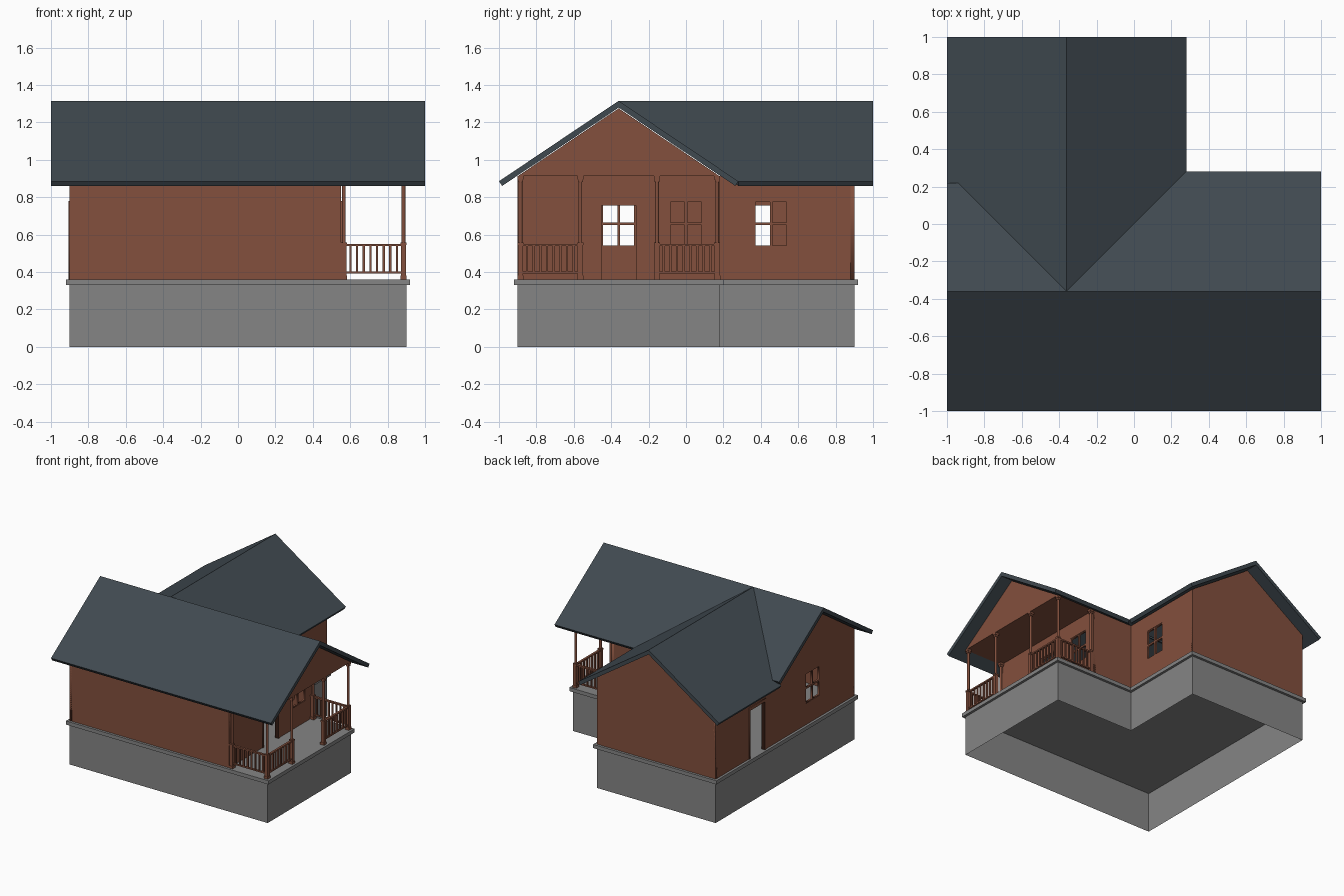
import bpy, bmesh, math
from mathutils import Matrix, Vector

if "Cube" in bpy.data.objects:
    bpy.data.objects.remove(bpy.data.objects["Cube"])


def material(name, rgb):
    m = bpy.data.materials.new(name)
    m.diffuse_color = (*rgb, 1)
    m.use_nodes = True
    m.node_tree.nodes["Principled BSDF"].inputs["Base Color"].default_value = m.diffuse_color
    return m


BROWN = material("brown_wood", (0.227, 0.08, 0.047))
GREY = material("grey_concrete", (0.235, 0.235, 0.235))
ROOF = material("slate_roof", (0.051, 0.067, 0.08))


def add(name, mesh, mat):
    mesh.materials.clear()
    mesh.materials.append(mat)
    ob = bpy.data.objects.new(name, mesh)
    bpy.context.collection.objects.link(ob)
    return ob


def from_bm(name, bm, mat, recalc=True):
    if recalc:
        bmesh.ops.recalc_face_normals(bm, faces=bm.faces)
    me = bpy.data.meshes.new(name)
    bm.to_mesh(me)
    bm.free()
    return add(name, me, mat)


def box(bm, x0, x1, y0, y1, z0, z1):
    m = Matrix.Translation(((x0 + x1) / 2, (y0 + y1) / 2, (z0 + z1) / 2))
    bmesh.ops.create_cube(bm, size=1, matrix=m @ Matrix.Diagonal((x1 - x0, y1 - y0, z1 - z0, 1)))


def prism(name, pts, vec, mat):
    """Extrude a flat 3D polygon along a vector."""
    bm = bmesh.new()
    f = bm.faces.new([bm.verts.new(p) for p in pts])
    r = bmesh.ops.extrude_face_region(bm, geom=[f], use_keep_orig=True)
    bmesh.ops.translate(bm, vec=vec, verts=[v for v in r["geom"] if isinstance(v, bmesh.types.BMVert)])
    return from_bm(name, bm, mat)


def plate(name, axis, pos, loops, thick, mat=BROWN):
    """Flat plate with holes, upright, centred on x = pos or y = pos."""
    cu = bpy.data.curves.new(name, 'CURVE')
    cu.dimensions = '2D'
    cu.fill_mode = 'BOTH'
    cu.extrude = thick / 2
    for loop in loops:
        s = cu.splines.new('POLY')
        s.points.add(len(loop) - 1)
        for p, (u, v) in zip(s.points, loop):
            p.co = (u, v, 0, 1)
        s.use_cyclic_u = True
    tmp = bpy.data.objects.new(name + "_tmp", cu)
    bpy.context.collection.objects.link(tmp)
    dg = bpy.context.evaluated_depsgraph_get()
    me = bpy.data.meshes.new_from_object(tmp.evaluated_get(dg))
    bpy.data.objects.remove(tmp)
    if axis == 'x':
        m = Matrix(((0, 0, 1, pos), (1, 0, 0, 0), (0, 1, 0, 0), (0, 0, 0, 1)))
    else:
        m = Matrix(((1, 0, 0, 0), (0, 0, -1, pos), (0, 1, 0, 0), (0, 0, 0, 1)))
    me.transform(m)
    me.name = name
    return add(name, me, mat)


def rect(u0, u1, v0, v1):
    return [(u0, v0), (u1, v0), (u1, v1), (u0, v1)]


# Main dimensions
W, I, R, E = 0.9, 0.18, -0.36, 0.28    # wall line, inner corner, ridge line, inner eave
FLOOR, PLATE, RIDGE, EAVE = 0.36, 0.912, 1.315, 0.885
SLOPE = (RIDGE - EAVE) / 0.64
PEAK = PLATE + SLOPE * 0.54
PORCH, T = 0.55, 0.02


def l_shape(d, z):
    a, i = W + d, I + d
    return [(-a, -a, z), (a, -a, z), (a, i, z), (i, i, z), (i, a, z), (-a, a, z)]


# Foundation: open skirt, with the floor slab on top
bm = bmesh.new()
low = [bm.verts.new(p) for p in l_shape(0, 0)]
top = [bm.verts.new(p) for p in l_shape(0, 0.33)]
for k in range(6):
    j = (k + 1) % 6
    bm.faces.new((low[k], low[j], top[j], top[k]))
from_bm("foundation", bm, GREY, recalc=False)
prism("floor_slab", l_shape(0.02, 0.33), (0, 0, 0.03), GREY)

# Walls with door notches and window holes
WZ0, WZ1 = 0.535, 0.78
DOOR_TOP = 0.755


def window_hole(c):
    return rect(c - 0.09, c + 0.09, WZ0, WZ1)


def notch(c):
    return [(c - 0.093, FLOOR), (c - 0.093, DOOR_TOP), (c + 0.093, DOOR_TOP), (c + 0.093, FLOOR)]


h = T / 2
plate("front_wall", 'y', -W + h, [rect(-W, PORCH, FLOOR, PLATE)], T)
plate("back_gable_wall", 'y', W - h,
      [[(-W, FLOOR), (I, FLOOR), (I, PLATE), (R, PEAK), (-W, PLATE)]], T)
plate("left_wall", 'x', -W + h,
      [[(-W, FLOOR)] + notch(0.36) + [(W, FLOOR), (W, PLATE), (I, PLATE), (R, PEAK), (-W, PLATE)],
       window_hole(R)], T)
plate("porch_wall", 'x', PORCH - h,
      [[(-W, FLOOR)] + notch(R) + [(I, FLOOR), (I, PLATE), (-W, PLATE)], window_hole(0)], T)
plate("wing_right_wall", 'x', I - h, [rect(I - T, W, FLOOR, PLATE), window_hole(0.455)], T)
plate("inner_back_wall", 'y', I - h, [rect(I, PORCH, FLOOR, PLATE)], T)

# Porch gable with flat ceiling
prism("porch_gable", [(PORCH - T, -W, PLATE), (PORCH - T, I, PLATE), (PORCH - T, R, PEAK)],
      (W - PORCH + T, 0, 0), BROWN)

# Four-pane window frames
for name, x, c in (("left_window", -W + h, R), ("porch_window", PORCH - h, 0),
                   ("wing_window", I - h, 0.455)):
    panes = [rect(c + a, c + b, p, q) for a, b in ((-0.083, -0.007), (0.007, 0.083))
             for p, q in ((0.542, 0.65), (0.665, 0.773))]
    plate(name, 'x', x, [rect(c - 0.09, c + 0.09, WZ0, WZ1)] + panes, 0.014)

# Door trims
for name, x, c in (("left_door_trim", -W + h, 0.36), ("porch_door_trim", PORCH - h, R)):
    plate(name, 'x', x, [[(c - 0.11, FLOOR)] + notch(c) +
                         [(c + 0.11, FLOOR), (c + 0.11, 0.78), (c - 0.11, 0.78)]], T + 0.01)


# Roof slopes: plan outlines lifted to the pitch, thickened perpendicular
def slope(name, plan, axis, side):
    pts = [(x, y, RIDGE - SLOPE * abs((x, y)[axis] - R)) for x, y in plan]
    n = Vector((0, 0, 1))
    n[axis] = side * SLOPE
    prism(name, pts, -n.normalized() * 0.03, ROOF)


slope("main_roof_front", [(-1, -1), (1, -1), (1, R), (-1, R)], 1, -1)
slope("main_roof_back", [(1, R), (1, E), (E, E), (R, R), (-0.94, 0.22), (-1, 0.22), (-1, R)], 1, 1)
slope("wing_roof_right", [(R, R), (E, E), (E, 1), (R, 1)], 0, 1)
slope("wing_roof_left", [(R, R), (R, 1), (-1, 1), (-1, 0.19), (-0.91, 0.19)], 0, -1)

# Porch posts: foot, square base, cap, slim shaft, capital
XO, XI = 0.885, 0.566
YS = (-0.885, -0.565, -0.155, 0.167)
bm = bmesh.new()
for x, y in [(XO, y) for y in YS] + [(XI, YS[0]), (XI, YS[3])]:
    for r, z0, z1 in ((0.017, FLOOR, 0.38), (0.014, 0.38, 0.545), (0.016, 0.545, 0.557),
                      (0.013, 0.88, 0.895), (0.016, 0.895, PLATE)):
        box(bm, x - r, x + r, y - r, y + r, z0, z1)
    bmesh.ops.create_cone(bm, cap_ends=True, segments=12, radius1=0.01, radius2=0.01, depth=0.33,
                          matrix=Matrix.Translation((x, y, 0.72)))
from_bm("porch_posts", bm, BROWN)


# Railings: two rails and a row of balusters between two posts
def railing(name, a, b):
    bm = bmesh.new()
    a, b = Vector(a), Vector(b)
    for z0, z1, r in ((0.393, 0.403, 0.007), (0.538, 0.55, 0.009)):
        box(bm, min(a.x, b.x) - r, max(a.x, b.x) + r, min(a.y, b.y) - r, max(a.y, b.y) + r, z0, z1)
    n = 9
    for k in range(1, n):
        p = a.lerp(b, k / n)
        box(bm, p.x - 0.006, p.x + 0.006, p.y - 0.006, p.y + 0.006, 0.4, 0.54)
    from_bm(name, bm, BROWN)


railing("front_railing", (XI, YS[0]), (XO, YS[0]))
railing("right_railing_front", (XO, YS[0]), (XO, YS[1]))
railing("right_railing_back", (XO, YS[2]), (XO, YS[3]))
railing("back_railing", (XI, YS[3]), (XO, YS[3]))
